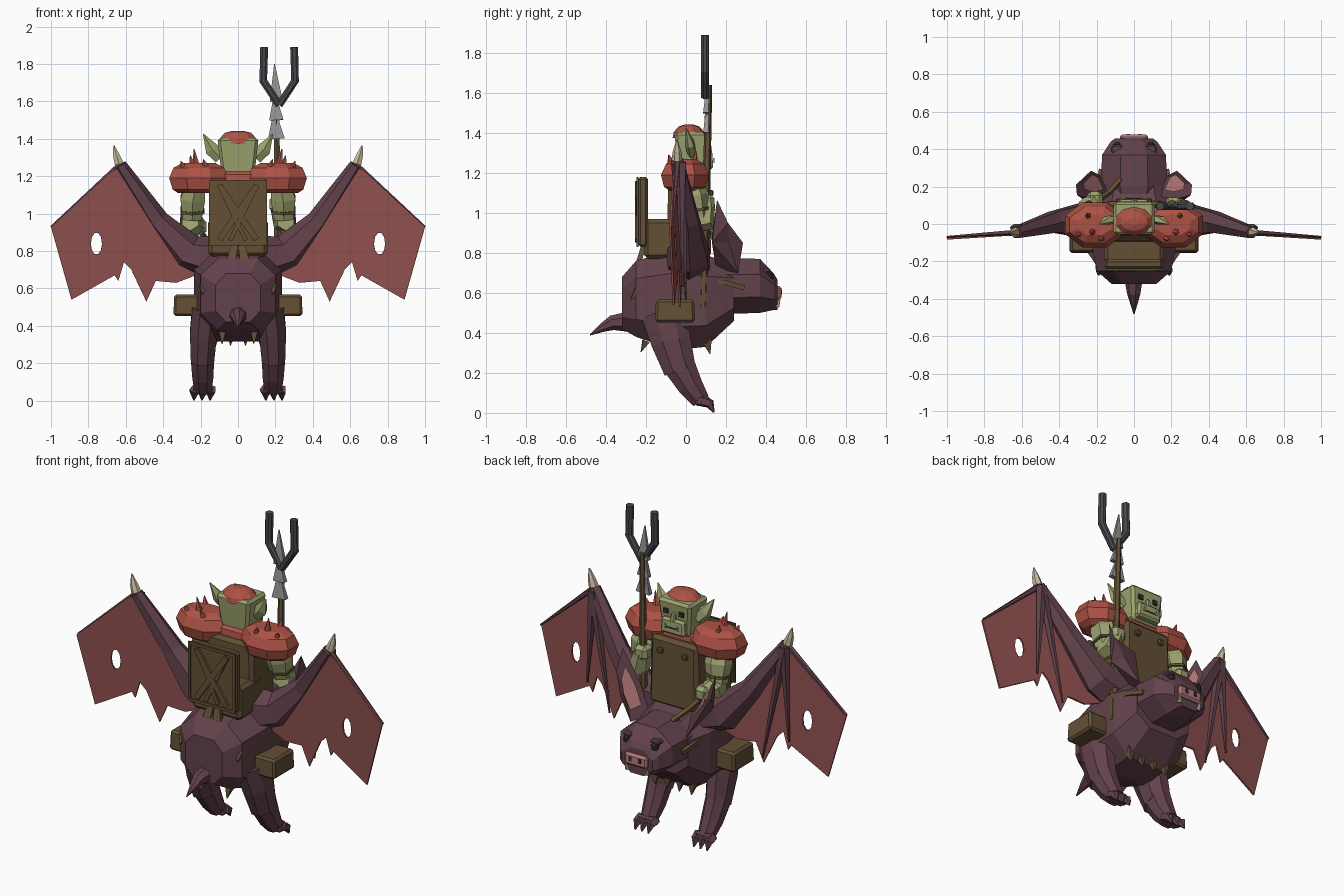
import bpy, bmesh, math
from mathutils import Vector, Matrix

cube = bpy.data.objects.get("Cube")
if cube:
    bpy.data.objects.remove(cube, do_unlink=True)


def material(name, r, g, b):
    mat = bpy.data.materials.new(name)
    mat.use_nodes = True
    mat.diffuse_color = (r, g, b, 1)
    mat.node_tree.nodes["Principled BSDF"].inputs["Base Color"].default_value = (r, g, b, 1)
    return mat


hide = material("plum hide", .125, .055, .072)
membrane = material("wing membrane", .28, .08, .08)
armour = material("red armour", .42, .085, .06)
skin = material("green skin", .34, .37, .16)
wood = material("brown wood", .125, .08, .036)
iron = material("dark iron", .065, .068, .075)
steel = material("pale steel", .3, .3, .31)
pink = material("pink flesh", .48, .2, .2)
horn = material("pale horn", .58, .5, .34)
eye_dark = material("dark eye", .025, .026, .04)


def finish(name, bm, mat):
    """Turn a bmesh into a flat-shaded object."""
    bmesh.ops.recalc_face_normals(bm, faces=bm.faces)
    mesh = bpy.data.meshes.new(name)
    bm.to_mesh(mesh)
    bm.free()
    obj = bpy.data.objects.new(name, mesh)
    mesh.materials.append(mat)
    bpy.context.collection.objects.link(obj)
    return obj


def tube(name, mat, points, radii, sides=8, ref=(1, 0, 0), upright=False, square=0):
    """Skin rings along a path; radii are numbers or (ref, cross) pairs; square widens an octagon's flats."""
    bm = bmesh.new()
    pts = [Vector(p) for p in points]
    rings = []
    for i, p in enumerate(pts):
        along = pts[min(i + 1, len(pts) - 1)] - pts[max(i - 1, 0)]
        along = Vector((0, 1, 0)) if upright else along.normalized()
        u = Vector(ref)
        u = (u - along * u.dot(along)).normalized()
        v = along.cross(u)
        a, b = radii[i] if isinstance(radii[i], tuple) else (radii[i], radii[i])
        grow = 1 / math.cos(math.pi / sides + square)
        angles = [(k + .5) * math.tau / sides for k in range(sides)]
        angles = [t + square * math.sin(4 * t) for t in angles]
        rings.append([bm.verts.new(p + (u * a * math.cos(t) + v * b * math.sin(t)) * grow) for t in angles])
    for lower, upper in zip(rings, rings[1:]):
        for k in range(sides):
            n = (k + 1) % sides
            bm.faces.new((lower[k], lower[n], upper[n], upper[k]))
    bm.faces.new(rings[0])
    bm.faces.new(rings[-1])
    return finish(name, bm, mat)


def spike(name, mat, base, tip, radius, sides=5):
    return tube(name, mat, [base, tip], [radius, .002], sides, (1, .1, 0))


def box(name, mat, centre, size, taper=1, bevel=0, turn=0):
    """Box with a scaled top, an optional bevel and a turn about y."""
    bm = bmesh.new()
    bmesh.ops.create_cube(bm, size=1)
    for v in bm.verts:
        if v.co.z > 0:
            v.co.x *= taper
            v.co.y *= taper
        v.co = Vector(a * b for a, b in zip(v.co, size))
    if bevel:
        bmesh.ops.bevel(bm, geom=bm.edges[:], offset=bevel, segments=1, affect='EDGES')
    bm.transform(Matrix.Translation(centre) @ Matrix.Rotation(turn, 4, 'Y'))
    return finish(name, bm, mat)


def plate(name, mat, loops, depth, thickness):
    """Flat x-z outline with optional holes, bent in y by depth(x, z)."""
    bm = bmesh.new()
    for loop in loops:
        vs = [bm.verts.new((x, 0, z)) for x, z in loop]
        for a, b in zip(vs, vs[1:] + vs[:1]):
            bm.edges.new((a, b))
    bmesh.ops.triangle_fill(bm, edges=bm.edges[:], use_beauty=True)
    for v in bm.verts:
        v.co.y = depth(v.co.x, v.co.z)
    obj = finish(name, bm, mat)
    solid = obj.modifiers.new("thickness", 'SOLIDIFY')
    solid.thickness, solid.offset = thickness, 0


# Beast: body, head, snout, tail and belly spikes
tube("body", hide, [(0, -.32, .55), (0, -.25, .57), (0, -.06, .565), (0, .1, .56), (0, .24, .6)],
     [(.12, .13), (.2, .19), (.235, .25), (.23, .23), (.18, .14)], upright=True, square=.1)
tube("beast_head", hide, [(0, .1, .64), (0, .2, .635), (0, .37, .635), (0, .44, .605), (0, .458, .59)],
     [(.14, .12), (.18, .14), (.17, .135), (.125, .09), (.1, .075)], upright=True)
box("snout", pink, (0, .455, .6), (.15, .045, .07), bevel=.012)
tube("tail", hide, [(0, -.3, .455), (0, -.37, .45), (0, -.42, .425), (0, -.48, .39)],
     [.045, .034, .02, .003], 7)
for x in (-.12, -.04, .04, .12):
    spike("belly_spike", wood, (x, .1, .38), (x, .12, .295), .028, 4)

for s, side in ((1, "left"), (-1, "right")):
    spike(side + "_rump_spike", wood, (s * .085, -.2, .36), (s * .085, -.225, .305), .018, 4)
    spike(side + "_flank_spike", wood, (s * .185, -.24, .61), (s * .19, -.275, .57), .02, 4)
    # Beast face details
    box(side + "_nostril", eye_dark, (s * .03, .478, .605), (.018, .006, .025))
    box(side + "_beast_eye", eye_dark, (s * .09, .415, .685), (.042, .045, .045), bevel=.012)
    box(side + "_brow", hide, (s * .09, .4, .712), (.06, .045, .025), bevel=.008)
    spike(side + "_tusk", horn, (s * .065, .455, .53), (s * .07, .472, .58), .01)
    # Ears: leaf-shaped shells with a pink inner face
    ear = [Vector(p) for p in ((s * .13, .15, .72), (s * .18, .26, .7), (s * .23, .285, .85),
                               (s * .31, .21, .95), (s * .305, .155, 1.065), (s * .21, .13, .88))]
    for part, mat, scale, shift in (("ear", hide, 1, 0), ("inner_ear", pink, .6, .014)):
        mid = sum(ear, Vector()) / len(ear)
        bm = bmesh.new()
        rim = [bm.verts.new(mid + (p - mid) * scale + Vector((-s * .5, 1, 0)) * shift) for p in ear]
        if part == "ear":
            apex = bm.verts.new((s * .27, .13, .85))
            for a, b in zip(rim, rim[1:] + rim[:1]):
                bm.faces.new((a, b, apex))
        bm.faces.new(rim)
        finish(side + "_" + part, bm, mat)
    # Legs and clawed feet
    tube(side + "_thigh", hide, [(s * .17, -.11, .5), (s * .185, -.075, .36), (s * .19, -.03, .21)],
         [(.075, .115), (.072, .1), (.062, .08)])
    tube(side + "_shin", hide, [(s * .19, -.035, .24), (s * .188, .025, .13), (s * .187, .075, .06)],
         [(.063, .08), (.056, .062), (.045, .045)])
    box(side + "_foot", hide, (s * .187, .085, .06), (.115, .08, .05), .8, .01)
    for k in (-1, 0, 1):
        x = s * .187 + k * .042
        tube(side + "_toe", hide, [(x, .08, .06), (x * 1.02, .12, .045), (x * 1.03, .14, .002)],
             [.024, .02, .003], 5)
    # Wing arm, claw and finger bones
    wrist = (s * .63, -.045, 1.26)
    tube(side + "_wing_arm", hide, [(s * .13, .01, .76), (s * .27, .02, .79), (s * .43, .01, .96), wrist],
         [.11, .09, .055, .03], 6, (0, 1, 0))
    tube(side + "_wing_claw", horn, [(s * .635, -.045, 1.265), (s * .65, -.045, 1.31), (s * .664, -.045, 1.365)],
         [.024, .018, .003], 6)
    tube(side + "_wing_edge", hide, [wrist, (s * 1, -.068, .93)], [.014, .004], 5, (0, 1, 0))
    for x, y, z in ((.66, -.02, .7), (.5, 0, .57)):
        tube(side + "_wing_finger", hide, [(s * .625, -.025, 1.25), (s * x, y, z)], [.024, .004], 5, (0, 1, 0))
    # Ragged membrane with a torn hole
    outline = [(.63, 1.27), (1, .93), (.89, .54), (.66, .67), (.64, .64), (.61, .74), (.57, .7),
               (.49, .53), (.44, .64), (.33, .63), (.2, .68), (.28, .8), (.43, .95)]
    turns = [k * math.tau / 10 for k in range(10)]
    hole = [(.757 + .03 * math.cos(t), .84 + .06 * math.sin(t)) for t in turns]
    plate(side + "_wing_membrane", membrane, [[(s * x, z) for x, z in loop] for loop in (outline, hole)],
          lambda x, z: -.08 * abs(x) + .02 * (1 - z), .01)
    # Saddle boxes and reins
    box(side + "_saddle_box", wood, (s * .275, -.055, .51), (.14, .2, .115), .95, .012)
    tube(side + "_rein", wood, [(s * .2, .09, .67), (s * .195, .2, .65), (s * .175, .29, .625)],
         [.012] * 3, 4)

# Rider: seat, torso, collar and back panel
box("seat", wood, (0, -.1, .87), (.32, .22, .2), bevel=.02)
box("torso", wood, (0, .015, .975), (.32, .22, .4), .95, .02)
box("collar", armour, (0, .01, 1.18), (.23, .16, .09), .85, .015)
box("back_panel", wood, (0, -.215, 1.005), (.31, .05, .35), bevel=.012)
for s in (1, -1):
    box("cross_plank", wood, (0, -.246, 1.005), (.032, .016, .35), turn=s * .6)
    box("cross_plank_thin", wood, (s * .03, -.243, 1.005), (.022, .012, .33), turn=s * .45)
    box("panel_side_rail", wood, (s * .147, -.243, 1.005), (.016, .01, .35))
    box("panel_end_rail", wood, (0, -.243, 1.005 + s * .167), (.31, .01, .016))
    box("torso_stud", wood, (s * .08, .125, 1.1), (.035, .025, .03), bevel=.006)
for k in (-2, -1, 1, 2):
    tube("panel_strap", wood, [(k * .012, -.21, .84), (k * .028, -.25, .71)], [.012, .014], 4)

# Rider head and cap
box("rider_head", skin, (0, .03, 1.305), (.175, .14, .2), 1.26, .015)
box("muzzle", skin, (0, .1, 1.26), (.16, .07, .09), .9, .012)
box("nose", skin, (0, .115, 1.315), (.035, .035, .05), .6, .006)
box("rider_mouth", eye_dark, (0, .136, 1.255), (.09, .004, .006))
tube("cap", armour, [(0, .015, 1.375), (0, .015, 1.405), (0, .015, 1.432), (0, .015, 1.442)],
     [(.095, .078), (.095, .072), (.07, .05), (.03, .02)], 10)

for s, side in ((1, "left"), (-1, "right")):
    box(side + "_rider_eye", eye_dark, (s * .05, .113, 1.34), (.03, .014, .028))
    spike(side + "_rider_tooth", horn, (s * .04, .135, 1.25), (s * .04, .14, 1.275), .006, 4)
    tube(side + "_rider_ear", skin, [(s * .095, .03, 1.3), (s * .14, .02, 1.345), (s * .185, 0, 1.425)],
         [(.02, .03), (.02, .032), .002], 5, (0, 1, 0))
    # Spiked shoulder pads
    tube(side + "_shoulder_pad", armour, [(s * .21, -.005, z) for z in (1.11, 1.13, 1.19, 1.245, 1.27)],
         [(.11, .075), (.14, .105), (.158, .12), (.135, .095), (.09, .055)], 8)
    for x, y, z in ((.22, -.04, 1.345), (.17, -.07, 1.29), (.29, -.05, 1.28), (.24, .04, 1.31)):
        spike(side + "_shoulder_spike", armour, (s * x, y, 1.24), (s * (x + .015), y * 1.25, z), .02)
    # Arms; the left one grips the spear
    grip = (.21, .1, 1.05) if s > 0 else (-.21, .13, .93)
    tube(side + "_upper_arm", skin, [(s * .23, .015, 1.15), (s * .242, .04, 1.08), (s * .245, .06, .97)],
         [.055, .066, .05], 6)
    tube(side + "_forearm", skin, [(s * .255, .04, .96), (s * .245, .085, .95), grip], [.045, .055, .04], 6)
    tube(side + "_armband", wood, [(s * .244, .052, 1.02), (s * .244, .055, 1.005)], [.064, .064], 6)
    box(side + "_hand", skin, grip, (.085, .085, .085), bevel=.02)
tube("hand_rein", wood, [(-.2, .12, .9), (-.13, .17, .82), (-.07, .24, .76)], [.011] * 3, 4)

# Spear shaft, stacked blades and iron fork
tube("spear_shaft", wood, [(.215, .085, .53), (.21, .1, 1.05), (.205, .115, 1.64)], [.018, .018, .014], 6)
for low, high, half in ((1.4, 1.56, .045), (1.5, 1.65, .038), (1.6, 1.8, .035)):
    tube("spear_blade", steel, [(.205, .1, low), (.195, .105, high)], [(half, .014), .002], 4)
for s in (1, -1):
    tube("fork_prong", iron, [(.22, .095, 1.58), (.22 + s * .085, .095, 1.71), (.22 + s * .08, .095, 1.89)],
         [.019, .021, .021], 8, (0, 1, 0))
